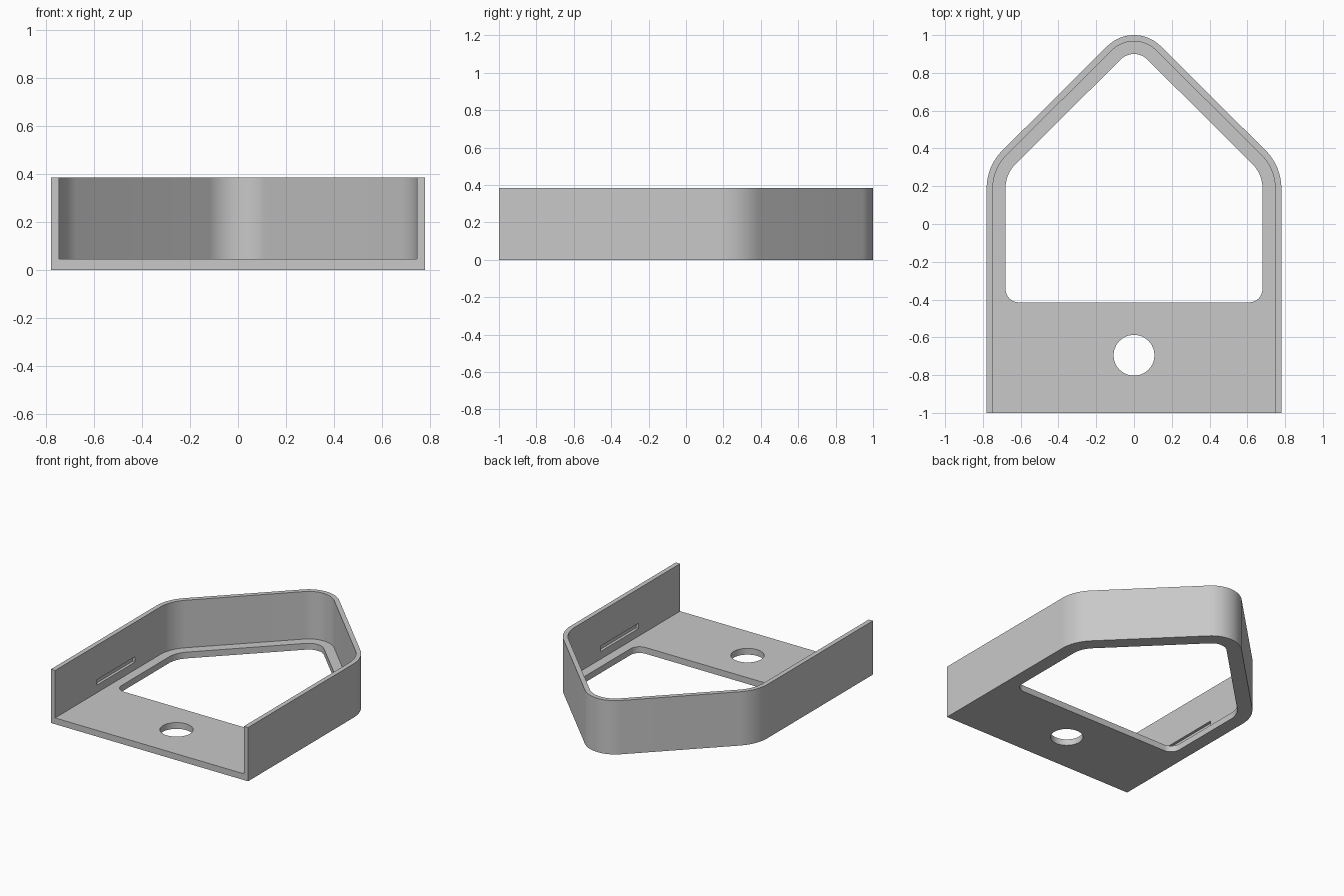
import bpy
import bmesh
from math import cos, sin, radians
from mathutils import Matrix

cube = bpy.data.objects.get("Cube")
if cube:
    bpy.data.objects.remove(cube, do_unlink=True)

grey = bpy.data.materials.new("plain grey")
grey.use_nodes = True
colour = (0.58, 0.58, 0.58, 1)
grey.diffuse_color = colour
grey.node_tree.nodes["Principled BSDF"].inputs["Base Color"].default_value = colour

HALF_WIDTH, HEIGHT, FLOOR, WALL, RIM = 0.78, 0.385, 0.045, 0.033, 0.1


def arc(cx, cy, r, start, end, steps=14):
    """Points on an arc, angles in degrees."""
    angles = [radians(start + (end - start) * i / steps) for i in range(steps + 1)]
    return [(cx + r * cos(a), cy + r * sin(a)) for a in angles]


def house_outline(inset, front, corner=0):
    """Pointed outline with rounded shoulders and tip, offset inwards."""
    x = HALF_WIDTH - inset
    if corner:
        right = arc(x - corner, front + corner, corner, -90, 0, 8)
    else:
        right = [(x, front)]
    right += arc(0.5, 0.19, 0.28 - inset, 0, 45)
    right += arc(0, 0.8, 0.2 - inset, 45, 90, 10)
    return right + [(-px, py) for px, py in reversed(right[:-1])]


def prism(name, outline, bottom, top):
    """Straight extrusion of a closed outline."""
    bm = bmesh.new()
    face = bm.faces.new([bm.verts.new((x, y, bottom)) for x, y in outline])
    moved = bmesh.ops.extrude_face_region(bm, geom=[face])["geom"]
    verts = [v for v in moved if isinstance(v, bmesh.types.BMVert)]
    bmesh.ops.translate(bm, verts=verts, vec=(0, 0, top - bottom))
    bmesh.ops.recalc_face_normals(bm, faces=bm.faces)
    mesh = bpy.data.meshes.new(name)
    bm.to_mesh(mesh)
    bm.free()
    mesh.materials.append(grey)
    obj = bpy.data.objects.new(name, mesh)
    bpy.context.collection.objects.link(obj)
    return obj


# Solid body of the tray
tray = prism("open_front_tray", house_outline(0, -1), 0, HEIGHT)

# Cutters: cavity, floor opening, round hole and the two wall grooves
cutters = [
    prism("cavity_cutter", house_outline(WALL, -1.2), FLOOR, HEIGHT + 0.2),
    prism("opening_cutter", house_outline(RIM, -0.415, 0.07), -0.1, 0.2),
    prism("hole_cutter", arc(0, -0.695, 0.108, 0, 360, 48)[:-1], -0.1, 0.2),
]
for side in (-1, 1):
    inner, outer = side * 0.7, side * 0.767
    groove = [(inner, -0.53), (outer, -0.53), (outer, -0.1), (inner, -0.1)]
    cutters.append(prism("groove_cutter", groove, 0.1, 0.138))

for cutter in cutters:
    cutter.hide_render = True
    mod = tray.modifiers.new(cutter.name, "BOOLEAN")
    mod.operation = "DIFFERENCE"
    mod.solver = "EXACT"
    mod.object = cutter

# Bake the cuts and remove the cutters
bpy.context.view_layer.update()
graph = bpy.context.evaluated_depsgraph_get()
baked = bpy.data.meshes.new_from_object(tray.evaluated_get(graph))
tray.modifiers.clear()
tray.data = baked
for cutter in cutters:
    bpy.data.objects.remove(cutter, do_unlink=True)

# Smooth rounded corners with crisp edges
bpy.ops.object.select_all(action="DESELECT")
tray.select_set(True)
bpy.context.view_layer.objects.active = tray
bpy.ops.object.shade_smooth_by_angle(angle=radians(30))
